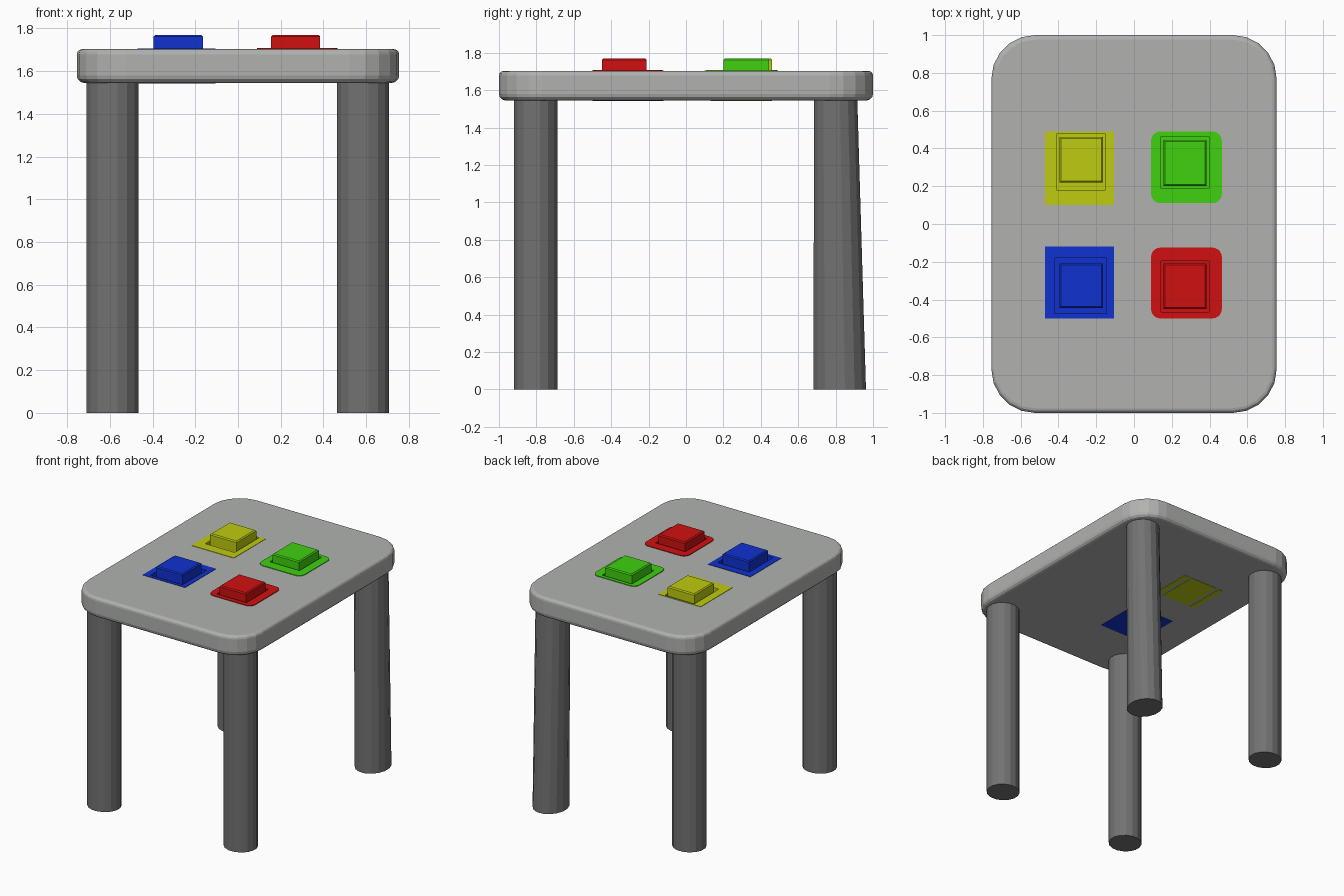
import bpy, bmesh, math

if "Cube" in bpy.data.objects:
    bpy.data.objects.remove(bpy.data.objects["Cube"])

Z_BOT, Z_TOP = 1.545, 1.703


def material(name, rgb):
    m = bpy.data.materials.new(name)
    m.diffuse_color = (*rgb, 1)
    m.use_nodes = True
    m.node_tree.nodes["Principled BSDF"].inputs["Base Color"].default_value = m.diffuse_color
    return m


GREY = material("light grey", (0.44, 0.45, 0.43))
DARK = material("dark grey", (0.17, 0.17, 0.17))
BLUE = material("blue", (0.005, 0.032, 0.64))
RED = material("red", (0.64, 0.005, 0.005))
GREEN = material("green", (0.05, 0.64, 0.005))
YELLOW = material("yellow", (0.52, 0.60, 0.005))


def loft(name, rings, mat):
    """Solid skinned through equal-length rings of points, bottom to top."""
    bm = bmesh.new()
    loops = [[bm.verts.new(p) for p in ring] for ring in rings]
    for a, b in zip(loops, loops[1:]):
        for i in range(len(a)):
            j = (i + 1) % len(a)
            bm.faces.new((a[i], a[j], b[j], b[i]))
    bm.faces.new(loops[0][::-1])
    bm.faces.new(loops[-1])
    me = bpy.data.meshes.new(name)
    bm.to_mesh(me)
    bm.free()
    me.materials.append(mat)
    ob = bpy.data.objects.new(name, me)
    bpy.context.collection.objects.link(ob)
    return ob


def rounded(x0, x1, y0, y1, r, z, inset=0, n=5):
    """Rounded rectangle at height z, shrunk by inset."""
    pts = []
    corners = ((x1 - r, y1 - r), (x0 + r, y1 - r), (x0 + r, y0 + r), (x1 - r, y0 + r))
    for k, (cx, cy) in enumerate(corners):
        for i in range(n + 1):
            a = math.pi / 2 * (k + i / n)
            pts.append((cx + (r - inset) * math.cos(a), cy + (r - inset) * math.sin(a), z))
    return pts


def rect(x0, x1, y0, y1, z, inset=0):
    return [(x0 + inset, y0 + inset, z), (x1 - inset, y0 + inset, z),
            (x1 - inset, y1 - inset, z), (x0 + inset, y1 - inset, z)]


def box(name, bounds, z0, z1, mat):
    return loft(name, [rect(*bounds, z0), rect(*bounds, z1)], mat)


def cut(ob, cutter):
    mod = ob.modifiers.new("pocket", 'BOOLEAN')
    mod.operation, mod.object, mod.solver = 'DIFFERENCE', cutter, 'EXACT'
    mod.material_mode = 'TRANSFER'


# table top with softly rounded rim
R = 0.035
profile = [(R * (1 - math.sin(a)), Z_BOT + R * (1 - math.cos(a)))
           for a in (math.radians(d) for d in (0, 30, 60, 90))]
profile += [(i * 0.7, Z_TOP - (z - Z_BOT) * 0.7) for i, z in reversed(profile)]
top = loft("table_top", [rounded(-0.755, 0.755, -1, 1, 0.23, z, i) for i, z in profile], GREY)


# legs; the back right one flares at its foot
def leg(name, x, y, foot_y, foot_ry):
    def ring(cy, ry, z):
        return [(x + 0.124 * math.cos(a), cy + ry * math.sin(a), z)
                for a in (math.tau * (i + 0.5) / 16 for i in range(16))]
    loft(name, [ring(foot_y, foot_ry, 0), ring(y, 0.118, Z_BOT + 0.01)], DARK)


leg("front_left_leg", -0.588, -0.803, -0.803, 0.118)
leg("front_right_leg", 0.586, -0.803, -0.803, 0.118)
leg("back_left_leg", -0.588, 0.80, 0.80, 0.118)
leg("back_right_leg", 0.586, 0.80, 0.822, 0.143)

# buttons: colour, plate bounds, plate corner radius, pocket bounds, button bounds
BUTTONS = [
    ("blue", BLUE, (-0.47, -0.105, -0.5, -0.12), 0,
     (-0.42, -0.145, -0.475, -0.18), (-0.395, -0.165, -0.445, -0.21)),
    ("red", RED, (0.09, 0.465, -0.5, -0.125), 0.05,
     (0.142, 0.398, -0.465, -0.195), (0.155, 0.385, -0.45, -0.21)),
    ("green", GREEN, (0.09, 0.465, 0.11, 0.49), 0.05,
     (0.142, 0.398, 0.188, 0.462), (0.155, 0.385, 0.2, 0.445)),
    ("yellow", YELLOW, (-0.47, -0.105, 0.1, 0.49), 0,
     (-0.407, -0.153, 0.178, 0.478), (-0.395, -0.165, 0.22, 0.46)),
]
for name, mat, plate_b, r, pocket_b, button_b in BUTTONS:
    cutter = box(name + "_pocket_cutter", pocket_b, 1.66, 1.8, mat)
    cutter.hide_render = True
    cutter.hide_viewport = True
    if r:
        plate = loft(name + "_plate", [rounded(*plate_b, r, 1.70), rounded(*plate_b, r, 1.708)], mat)
    else:
        plate = box(name + "_plate", plate_b, 1.70, 1.706, mat)
    cut(plate, cutter)
    cut(top, cutter)
    loft(name + "_button", [rect(*button_b, 1.65), rect(*button_b, 1.762),
                            rect(*button_b, 1.77, 0.008)], mat)

# coloured patches showing on the underside
Z0, Z1 = Z_BOT - 0.003, Z_BOT + 0.003
box("blue_underside_patch", (-0.47, -0.105, -0.5, -0.12), Z0, Z1, BLUE)
for part, x0, x1 in (("outer", -0.47, -0.43), ("middle", -0.40, -0.17), ("inner", -0.145, -0.105)):
    box("yellow_underside_" + part, (x0, x1, 0.13, 0.46), Z0, Z1, YELLOW)
